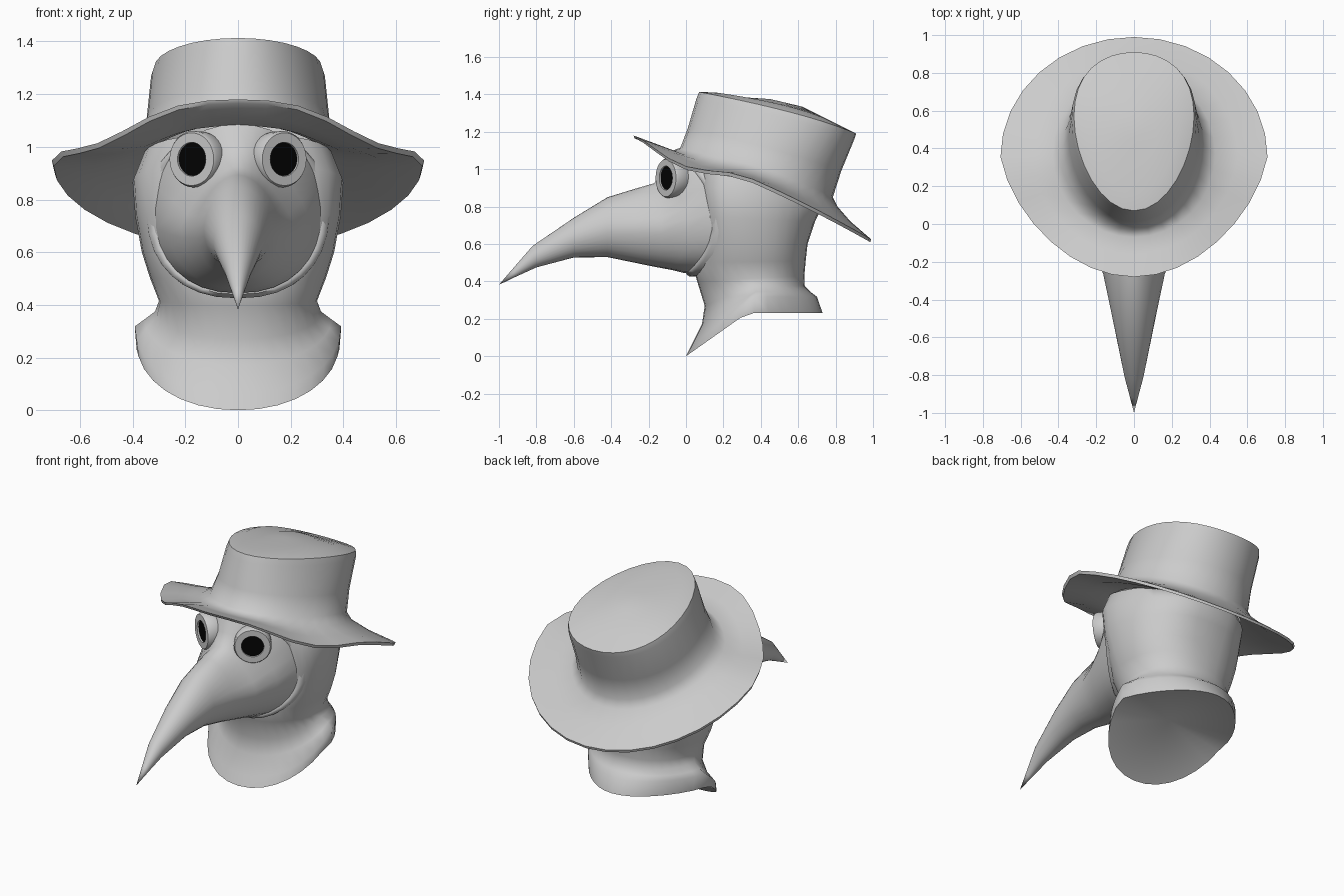
import bpy, bmesh, math
from mathutils import Vector, Matrix

cube = bpy.data.objects.get("Cube")
if cube:
    bpy.data.objects.remove(cube, do_unlink=True)


def material(name, colour):
    m = bpy.data.materials.new(name)
    m.use_nodes = True
    m.diffuse_color = (*colour, 1)
    b = m.node_tree.nodes["Principled BSDF"]
    b.inputs["Base Color"].default_value = (*colour, 1)
    b.inputs["Roughness"].default_value = 0.8
    return m


GREY = material("cloth grey", (0.6, 0.6, 0.6))
BLACK = material("lens black", (0.001, 0.001, 0.001))
N = 32


def ring(a, b, rx, p=1.0, sag=0.0, lift=0.0, dip=0.0, k=1.0, egg=0.0):
    """Oval loop from a to b (both y, z), half-width rx. p < 1 squares it off;
    sag moves the sides back, lift raises them, dip lowers the quarters near a,
    k ends the slope early, egg narrows the half near a (or near b if negative)."""
    pts = []
    for i in range(N):
        t = 2 * math.pi * i / N
        c, s = math.cos(t), math.sin(t)
        cx = math.copysign(abs(c) ** p, c) if abs(c) > 1e-6 else 0
        sy = math.copysign(abs(s) ** p, s) if abs(s) > 1e-6 else 0
        f = (sy + 1) / 2
        x = rx * cx * (1 - max(0, -egg * sy))
        y = a[0] + (b[0] - a[0]) * f + sag * c * c
        z = a[1] + (b[1] - a[1]) * min(1, f / k) + lift * c * c
        z -= dip * min(sy, 0) ** 2 * c ** 4
        pts.append(Vector((x, y, z)))
    return pts


def circle(r, h):
    return [Vector((r * math.cos(2 * math.pi * i / N), r * math.sin(2 * math.pi * i / N), h))
            for i in range(N)]


def loft(name, rings, start=None, end=None, mat=GREY, matrix=None, angle=40):
    """Skin the loops; start and end are optional points that close the ends."""
    bm = bmesh.new()
    loops = [[bm.verts.new(p) for p in r] for r in rings]
    for la, lb in zip(loops, loops[1:]):
        for i in range(N):
            j = (i + 1) % N
            bm.faces.new((la[i], la[j], lb[j], lb[i]))
    for point, loop in ((start, loops[0]), (end, loops[-1])):
        if point is not None:
            v = bm.verts.new(point)
            for i in range(N):
                bm.faces.new((loop[i], loop[(i + 1) % N], v))
    if matrix:
        bm.transform(matrix)
    bmesh.ops.recalc_face_normals(bm, faces=bm.faces)
    me = bpy.data.meshes.new(name)
    bm.to_mesh(me)
    bm.free()
    me.materials.append(mat)
    ob = bpy.data.objects.new(name, me)
    bpy.context.collection.objects.link(ob)
    bpy.ops.object.select_all(action='DESELECT')
    ob.select_set(True)
    bpy.context.view_layer.objects.active = ob
    bpy.ops.object.shade_smooth_by_angle(angle=math.radians(angle))
    return ob


# Hat: underside of brim, rim, upper brim, crown and domed top
loft("hat", [
    ring((0.0, 1.085), (0.74, 0.82), 0.36, dip=0.08),
    ring((-0.07, 1.08), (0.80, 0.785), 0.42, lift=0.015, dip=0.15),
    ring((-0.16, 1.115), (0.88, 0.70), 0.55, lift=0.02, dip=0.3, egg=0.08),
    ring((-0.275, 1.165), (0.985, 0.61), 0.70, lift=0.04, dip=0.5, egg=0.17),
    ring((-0.28, 1.18), (0.99, 0.625), 0.707, lift=0.045, dip=0.5, egg=0.17),
    ring((-0.16, 1.135), (0.88, 0.72), 0.55, lift=0.03, dip=0.3, egg=0.08),
    ring((-0.07, 1.10), (0.81, 0.80), 0.43, lift=0.025, dip=0.15),
    ring((-0.03, 1.115), (0.785, 0.85), 0.375, sag=0.03, lift=0.025, dip=0.08),
    ring((0.01, 1.22), (0.83, 0.99), 0.347, sag=0.05),
    ring((0.055, 1.375), (0.90, 1.16), 0.33, sag=0.08),
    ring((0.07, 1.413), (0.91, 1.19), 0.318, sag=0.08),
    ring((0.16, 1.41), (0.80, 1.245), 0.24, sag=0.06, lift=0.01),
    ring((0.30, 1.385), (0.62, 1.335), 0.12),
], end=(0, 0.45, 1.375), angle=50)

# Hood, neck and flared collar, closed by a shallow hollow underneath
loft("hood_and_collar", [
    ring((0.05, 1.05), (0.70, 0.87), 0.36, 0.85, sag=-0.05),
    ring((0.06, 0.93), (0.73, 0.80), 0.40, 0.78, sag=-0.07, egg=-0.1),
    ring((0.08, 0.75), (0.69, 0.72), 0.39, 0.75, sag=-0.06, egg=-0.08),
    ring((0.06, 0.60), (0.65, 0.60), 0.365, 0.8, sag=-0.02, egg=-0.04),
    ring((0.03, 0.50), (0.64, 0.51), 0.335, 0.88),
    ring((0.06, 0.40), (0.633, 0.43), 0.30, 0.92),
    ring((0.10, 0.27), (0.635, 0.375), 0.315, 0.95, k=0.5),
    ring((0.085, 0.17), (0.665, 0.345), 0.355, k=0.5, egg=-0.1),
    ring((0.03, 0.06), (0.70, 0.318), 0.392, 0.97, k=0.5, egg=-0.25),
    ring((0.0, 0.0), (0.73, 0.232), 0.385, 0.97, k=0.45, egg=-0.3),
], start=(0, 0.38, 0.98), end=(0, 0.31, 0.255), angle=60)

# Beaked mask, lofted from the brow to the tip, pinched in beneath the goggles
loft("beak_mask", [
    ring((0.01, 1.07), (0.06, 0.45), 0.33, 0.88, sag=0.15),
    ring((-0.08, 1.085), (-0.01, 0.445), 0.315, 0.88, sag=0.175, egg=0.08),
    ring((-0.125, 1.0), (-0.07, 0.46), 0.27, 0.92, sag=0.10, egg=0.38),
    ring((-0.17, 0.925), (-0.15, 0.475), 0.215, 0.97, sag=0.03, egg=0.4),
    ring((-0.28, 0.893), (-0.25, 0.495), 0.163, egg=0.2),
    ring((-0.42, 0.85), (-0.42, 0.53), 0.13, egg=0.1),
    ring((-0.60, 0.74), (-0.60, 0.528), 0.093),
    ring((-0.82, 0.59), (-0.80, 0.475), 0.05),
    ring((-0.92, 0.475), (-0.91, 0.425), 0.022),
], end=(0, -1.0, 0.382), angle=60)

# Raised lip where the hood opens around the mask
loft("hood_lip", [
    ring((0.01, 0.46), (-0.02, 1.04), 0.30, 0.86, sag=0.15, egg=0.05),
    ring((0.0, 0.44), (-0.03, 1.06), 0.325, 0.86, sag=0.155, egg=0.05),
    ring((0.02, 0.425), (0.0, 1.065), 0.348, 0.86, sag=0.15, egg=0.05),
    ring((0.10, 0.43), (0.08, 1.06), 0.36, 0.86, sag=0.16, egg=0.05),
], angle=70)

# Goggles: turned eyepieces pointing outward, with recessed black lenses
for side, s in (("left", 1), ("right", -1)):
    place = (Matrix.Translation((s * 0.176, -0.108, 0.953))
             @ Matrix.Rotation(s * math.radians(33), 4, 'Z')
             @ Matrix.Rotation(math.radians(90), 4, 'X'))
    loft(side + "_eyepiece", [
        circle(0.095, -0.13), circle(0.105, -0.06), circle(0.107, -0.012),
        circle(0.10, 0), circle(0.064, 0), circle(0.062, -0.02),
    ], start=(0, 0, -0.13), end=(0, 0, -0.02), matrix=place)
    loft(side + "_lens", [circle(0.063, -0.016), circle(0.063, -0.009)],
         start=(0, 0, -0.016), end=(0, 0, -0.009), mat=BLACK, matrix=place)
